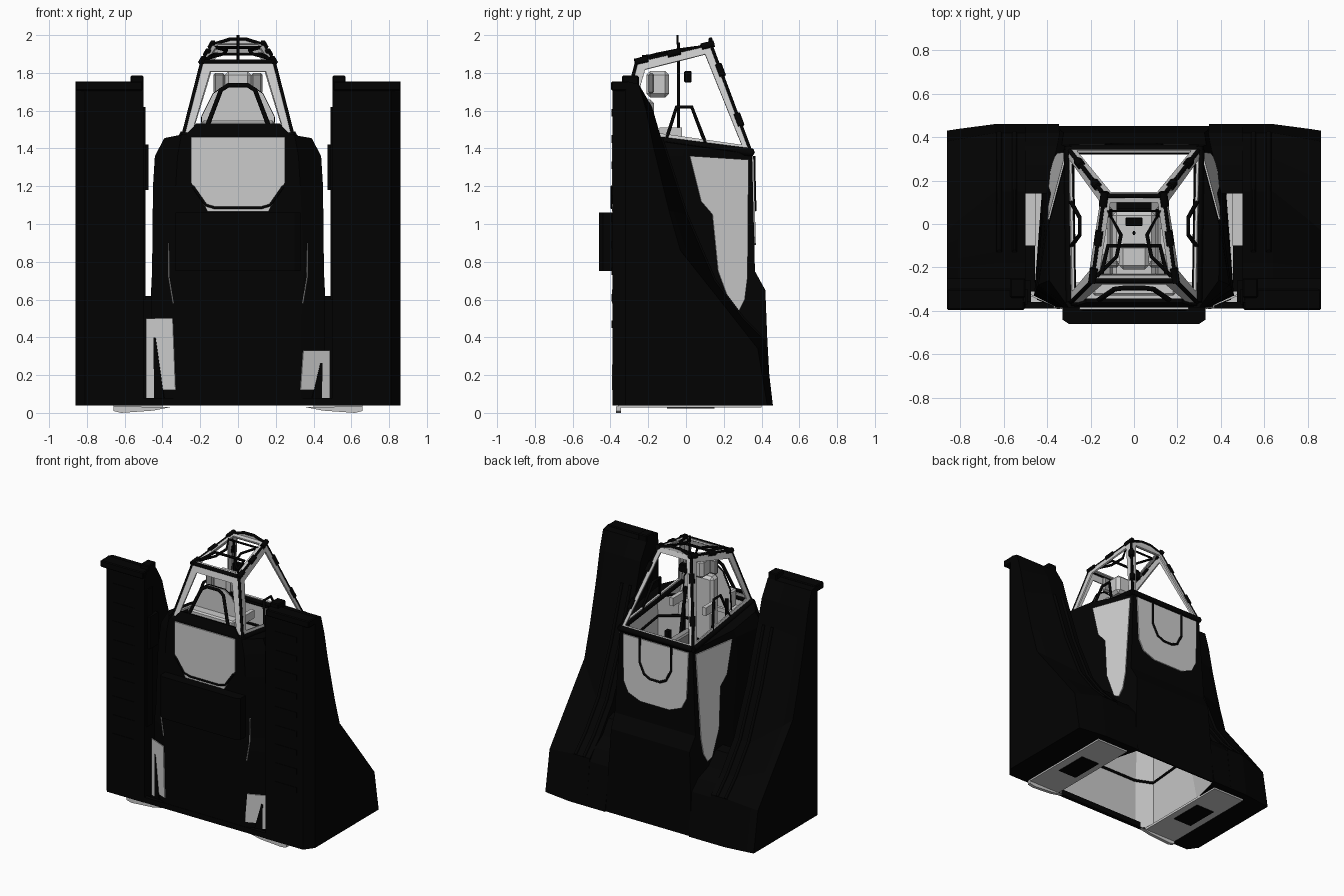
import bpy, bmesh
from mathutils import Vector

cube = bpy.data.objects.get("Cube")
if cube:
    bpy.data.objects.remove(cube, do_unlink=True)


def material(name, value):
    m = bpy.data.materials.new(name)
    m.use_nodes = True
    colour = (value, value, value, 1)
    m.diffuse_color = colour
    m.node_tree.nodes["Principled BSDF"].inputs["Base Color"].default_value = colour
    return m


BLACK = material("black", 0.0008)
GREY = material("light grey", 0.6)
MID = material("mid grey", 0.3)
SIDES = (("left", 1), ("right", -1))


def mesh(name, verts, faces, *mats):
    data = bpy.data.meshes.new(name)
    data.from_pydata([tuple(v) for v in verts], [], faces)
    bm = bmesh.new()
    bm.from_mesh(data)
    bmesh.ops.recalc_face_normals(bm, faces=bm.faces)
    bm.to_mesh(data)
    bm.free()
    for m in mats:
        data.materials.append(m)
    ob = bpy.data.objects.new(name, data)
    bpy.context.collection.objects.link(ob)
    return ob


def loft(name, rings, *mats, caps=True):
    n = len(rings[0])
    faces = [(r * n + i, r * n + (i + 1) % n, (r + 1) * n + (i + 1) % n, (r + 1) * n + i)
             for r in range(len(rings) - 1) for i in range(n)]
    if caps:
        faces += [tuple(range(n)), tuple(range((len(rings) - 1) * n, len(rings) * n))]
    return mesh(name, [p for ring in rings for p in ring], faces, *mats)


def box(name, x, y, z, mat, bevel=0.0):
    rings = [[(x[0], y[0], h), (x[1], y[0], h), (x[1], y[1], h), (x[0], y[1], h)] for h in z]
    ob = loft(name, rings, mat)
    if bevel:
        ob.modifiers.new("bevel", "BEVEL").width = bevel


def box_pair(name, x, y, z, mat, bevel=0.0):
    for side, s in SIDES:
        box(f"{side}_{name}", (s * x[0], s * x[1]), y, z, mat, bevel)


def plate(name, points, mat, thick=0.008):
    ob = mesh(name, points, [tuple(range(len(points)))], mat)
    mod = ob.modifiers.new("thickness", "SOLIDIFY")
    mod.thickness, mod.offset = thick, 0


def pipe(name, points, radius, mat=BLACK, closed=False):
    curve = bpy.data.curves.new(name, "CURVE")
    curve.dimensions = "3D"
    curve.bevel_depth, curve.bevel_resolution = radius, 1
    curve.use_fill_caps = True
    spline = curve.splines.new("POLY")
    spline.use_cyclic_u = closed
    spline.points.add(len(points) - 1)
    for p, co in zip(spline.points, points):
        p.co = (*co, 1)
    curve.materials.append(mat)
    ob = bpy.data.objects.new(name, curve)
    bpy.context.collection.objects.link(ob)


def mirrored(half):
    return half + [(-p[0], *p[1:]) for p in reversed(half)]


# Hull shell: black outside, grey inside, open at the bottom and the cabin
def flank(y, z):
    return 0.30 + 0.27 * (0.35 - y) + 0.06 * (1.37 - z)


def hull_ring(z, front, side, y_side, y_flank, y_back, tilt=0, inner=0):
    def h(y):
        return z - tilt * (y + 0.37)
    return mirrored([
        (front, -0.385, h(-0.37)),
        (side, y_side, h(y_side)),
        (inner or flank(y_flank, h(y_flank)), y_flank, h(y_flank)),
        (inner or flank(y_back, h(y_back)), y_back, h(y_back))])


HULL = [
    hull_ring(0.04, 0.33, 0.46, -0.33, 0.2, 0.45),
    hull_ring(0.4, 0.33, 0.46, -0.33, 0.12, 0.43),
    hull_ring(0.65, 0.34, 0.46, -0.33, 0.05, 0.42),
    hull_ring(0.75, 0.35, 0.455, -0.32, 0.04, 0.365),
    hull_ring(1.2, 0.33, 0.45, -0.3, -0.02, 0.354),
    hull_ring(1.36, 0.32, 0.44, -0.28, -0.02, 0.35),
    hull_ring(1.47, 0.30, 0.39, -0.26, 0.0, 0.347, 0.14),
    hull_ring(1.475, 0.29, 0.29, -0.26, 0.0, 0.335, 0.14, 0.285)]
hull = loft("hull_shell", HULL, BLACK, GREY, caps=False)
shell = hull.modifiers.new("shell", "SOLIDIFY")
shell.thickness, shell.offset, shell.material_offset = 0.012, -1, 1
for i in (1, 3, 4, 5):
    pipe(f"hull_hoop_{i}", [(x * 0.94, y * 0.94, z) for x, y, z in HULL[i]], 0.009, closed=True)

# Window panels set on the hull
plate("front_window", mirrored([(x, -0.389, z) for x, z in
      ((0.25, 1.46), (0.25, 1.22), (0.19, 1.12), (0.16, 1.065))]), GREY)
pipe("front_window_trim", mirrored([(0.24, -0.392, 1.2), (0.17, -0.392, 1.1),
                                    (0.12, -0.392, 1.085)]), 0.008)
plate("back_window", mirrored([(x, 0.354 + 0.024 * (1.37 - z), z) for x, z in
      ((0.27, 1.35), (0.26, 1.01), (0.22, 0.93), (0.12, 0.89))]), GREY)
pipe("back_handle", mirrored([(0.13, 0.36, 1.36), (0.13, 0.362, 1.18),
                              (0.09, 0.365, 1.1), (0.04, 0.366, 1.075)]), 0.009)
SIDE_WINDOW = ((0.02, 1.36), (0.08, 1.12), (0.14, 1.05), (0.17, 0.75), (0.24, 0.56),
               (0.28, 0.54), (0.31, 0.6), (0.325, 0.72), (0.33, 1.34))

# Side towers: chamfered front outer edge, raked back
FRONT_EDGE = [(-0.39, 0.04), (-0.39, 1.7), (-0.36, 1.755)]
INNER = FRONT_EDGE + [(-0.25, 1.74), (-0.18, 1.62), (-0.13, 1.45), (0.0, 1.05),
                      (0.15, 0.7), (0.3, 0.5), (0.42, 0.38), (0.46, 0.04)]
OUTER = [(-0.32, 0.04), (-0.32, 1.7), (-0.31, 1.755),
         (-0.25, 1.74), (-0.21, 1.6), (-0.17, 1.4), (-0.09, 1.07),
         (-0.03, 0.86), (0.2, 0.57), (0.38, 0.34), (0.43, 0.04)]
SHOULDER = FRONT_EDGE + [(a[0] * 0.25 + b[0] * 0.75, a[1] * 0.25 + b[1] * 0.75)
                         for a, b in zip(INNER[3:], OUTER[3:])]
FAIRING = [(0.14, 0.04), (0.14, 0.62), (0.2, 0.6), (0.27, 0.5),
           (0.36, 0.44), (0.42, 0.36), (0.46, 0.04)]
for side, s in SIDES:
    plate(f"{side}_side_window",
          [(s * (flank(y, z) + 0.004), y, z) for y, z in SIDE_WINDOW], GREY)
    loft(f"{side}_tower", [[(s * x, y, z) for y, z in outline] for x, outline in
                           ((0.5, INNER), (0.64, INNER), (0.81, SHOULDER), (0.86, OUTER))],
         BLACK)
    loft(f"{side}_rear_fairing", [[(s * (flank(y, z) - 0.004), y, z) for y, z in FAIRING],
                                  [(s * 0.52, y, z) for y, z in FAIRING]], BLACK)
    for i, x in enumerate((0.55, 0.62)):
        pipe(f"{side}_tower_rib_{i}", [(s * x, y, z) for y, z in INNER[5:-1]], 0.012)
    for i in range(9):
        z = 0.45 + i * 0.14
        box(f"{side}_front_rung_{i}", (s * 0.58, s * 0.76), (-0.394, -0.38),
            (z, z + 0.04), BLACK)
    pipe(f"{side}_front_slit", [(s * 0.368, -0.382, 0.9), (s * 0.366, -0.385, 0.72),
                                (s * 0.343, -0.388, 0.58)], 0.004, GREY)
box_pair("tower_lip", (0.505, 0.86), (-0.396, -0.3), (1.705, 1.755), BLACK, 0.006)
box_pair("tower_cap", (0.5, 0.57), (-0.34, -0.25), (1.7, 1.785), BLACK, 0.006)
box_pair("tower_latch", (0.475, 0.51), (-0.36, -0.26), (1.18, 1.42), BLACK)
box_pair("tower_inner_rail", (0.49, 0.51), (-0.37, -0.3), (0.6, 1.62), BLACK)

# Lower bridges, sill and grey openings between hull and towers
box_pair("front_bridge", (0.456, 0.51), (-0.31, -0.1), (0.04, 0.4), BLACK)
box_pair("side_step", (0.45, 0.51), (-0.1, 0.14), (0.04, 0.3), GREY)
box("front_sill", (-0.5, 0.5), (-0.388, -0.36), (0.04, 0.08), BLACK)
for side, s, top in (("left", 1, 0.33), ("right", -1, 0.5)):
    def corner(points, lift):
        return [(s * x, -0.389 - lift + 0.42 * (x - 0.33), z) for x, z in points]
    plate(f"{side}_opening", corner(((0.33, 0.12), (0.43, 0.12), (0.44, 0.08), (0.485, 0.08),
                                     (0.485, top), (0.345, top)), 0), GREY)
    plate(f"{side}_opening_strut", corner(((0.39, 0.07), (0.443, 0.07), (0.446, top * 0.8),
                                           (0.436, top * 0.8)), 0.004), BLACK)

# Front equipment box with chamfered ends
loft("front_box", [mirrored([(0.3, -0.46, z), (0.33, -0.44, z), (0.33, -0.38, z)])
                   for z in (0.75, 1.06)], BLACK)

# Underside
box_pair("skid", (0.4, 0.66), (-0.36, 0.4), (0.028, 0.045), GREY)
box_pair("base_hatch", (0.45, 0.6), (-0.1, 0.15), (0.022, 0.03), BLACK)
for side, s in SIDES:
    loft(f"{side}_skid_foot", [[(s * 0.36, y, 0.03), (s * 0.45, y, 0.012), (s * 0.62, y, 0.0),
                                (s * 0.66, y, 0.01), (s * 0.66, y, 0.035)]
                               for y in (-0.37, -0.345)], GREY)

# Canopy: inset window frames between four corner lines
A, B = Vector((0.29, -0.36, 1.47)), Vector((0.19, -0.26, 1.86))
C, D = Vector((0.135, 0.13, 1.95)), Vector((0.30, 0.343, 1.38))


def flip(p):
    return Vector((-p.x, p.y, p.z))


def frame(name, corners, width):
    ob = mesh(name, corners, [(0, 1, 2, 3)], GREY)
    bm = bmesh.new()
    bm.from_mesh(ob.data)
    middle = bm.faces[:]
    bmesh.ops.inset_individual(bm, faces=middle, thickness=width)
    bmesh.ops.delete(bm, geom=middle, context="FACES")
    bm.to_mesh(ob.data)
    bm.free()
    mod = ob.modifiers.new("thickness", "SOLIDIFY")
    mod.thickness, mod.offset = 0.012, 0


frame("canopy_front", (A, B, flip(B), flip(A)), 0.07)
frame("canopy_back", (D, C, flip(C), flip(D)), 0.045)
frame("canopy_roof", (B, C, flip(C), flip(B)), 0.04)
frame("canopy_left", (A, B, C, D), 0.062)
frame("canopy_right", (flip(A), flip(B), flip(C), flip(D)), 0.062)
for name, p, r in (("front_rail", A, 0.018), ("brow_rail", B, 0.014), ("back_rail", D, 0.022)):
    pipe(name, [p, flip(p)], r)
pipe("roof_back_rail", mirrored([tuple(C), (0.04, 0.13, 1.98)]), 0.01)
plate("roof_back_gusset", mirrored([tuple(C), (0.04, 0.13, 1.98)]), GREY)
plate("front_beam", mirrored([(0.285, -0.372, 1.46), (0.22, -0.352, 1.53)]), BLACK, 0.02)
pipe("front_brace", mirrored([(0.17, -0.355, 1.5), (0.09, -0.3, 1.71), (0.05, -0.295, 1.735)]), 0.012)
pipe("roof_brace", mirrored([(0.17, -0.24, 1.875), (0.08, -0.15, 1.9), (0.06, -0.05, 1.92),
                             (0.12, 0.06, 1.935)]), 0.009)
pipe("roof_hatch_rim", mirrored([(0.15, -0.23, 1.885), (0.12, -0.1, 1.9)]), 0.01)
for side, s in SIDES:
    def at(p):
        return p if s > 0 else flip(p)
    for name, p, q, r in (("front_post_trim", A, B, 0.01), ("roof_trim", B, C, 0.01),
                          ("back_post_trim", C, D, 0.01), ("side_rail", D, A, 0.024)):
        pipe(f"{side}_{name}", [at(p), at(q)], r)
    for i, (p, q, t) in enumerate(((D, C, 0.3), (D, C, 0.76), (B, C, 0.06),
                                   (B, C, 0.5), (B, C, 0.96), (D, A, 0.03))):
        m = at(p.lerp(q, t))
        d = (at(q) - at(p)).normalized() * 0.035
        pipe(f"{side}_canopy_clamp_{i}", [m - d, m + d], 0.02)
    pipe(f"{side}_side_handle", [(s * 0.295, -0.11, 1.43), (s * 0.25, -0.05, 1.62),
                                 (s * 0.25, 0.03, 1.62), (s * 0.295, 0.11, 1.41)], 0.01)
    pipe(f"{side}_cabin_post", [(s * 0.17, -0.24, 1.5), (s * 0.19, -0.2, 1.1),
                                (s * 0.17, -0.2, 0.76)], 0.012)
    for i, x in enumerate((0.13, 0.2, 0.27)):
        pipe(f"{side}_wall_rib_{i}", [(s * x, -0.362, 0.8), (s * x, -0.362, 1.36)], 0.01)

# Cabin interior
box("floor_platform", (-0.16, 0.16), (-0.375, 0.13), (0.74, 0.77), MID)
box("front_shelf", (-0.28, 0.28), (-0.37, -0.27), (1.37, 1.4), GREY)
box("seat_base", (-0.08, 0.08), (-0.22, 0.02), (0.77, 1.0), BLACK)
box("seat_cushion", (-0.1, 0.1), (-0.22, 0.06), (1.0, 1.08), GREY, 0.02)
box("seat_back", (-0.1, 0.1), (-0.25, -0.17), (1.06, 1.66), GREY, 0.02)
plate("seat_shell", mirrored([(0.2, -0.255, 1.42), (0.19, -0.255, 1.57),
                              (0.13, -0.255, 1.69), (0.07, -0.255, 1.73)]), GREY, 0.01)
pipe("seat_shell_trim", mirrored([(0.2, -0.25, 1.42), (0.19, -0.25, 1.57),
                                  (0.13, -0.25, 1.69), (0.07, -0.25, 1.73)]), 0.005)
box("headrest", (-0.07, 0.07), (-0.21, -0.09), (1.67, 1.81), GREY, 0.02)
box_pair("headrest_wing", (0.07, 0.13), (-0.2, -0.17), (1.69, 1.8), MID, 0.01)
box("dash_shelf", (-0.19, 0.19), (-0.33, -0.25), (1.42, 1.55), GREY, 0.01)
box("pedals", (-0.08, 0.08), (0.04, 0.12), (0.77, 0.9), BLACK)
box("knee_bar", (-0.08, 0.08), (0.07, 0.1), (1.2, 1.25), BLACK)
box_pair("console", (0.1, 0.16), (-0.24, 0.08), (1.1, 1.2), MID, 0.01)
box_pair("console_grip", (0.1, 0.13), (0.03, 0.07), (1.2, 1.3), BLACK)
box_pair("console_stand", (0.11, 0.15), (-0.22, -0.16), (0.77, 1.1), MID)
box_pair("console_arm", (0.12, 0.15), (-0.14, -0.02), (1.45, 1.51), GREY)
box("monitor", (-0.04, 0.04), (-0.01, 0.03), (1.75, 1.81), BLACK, 0.005)
pipe("mast", [(0, -0.04, 1.08), (0, -0.04, 1.96)], 0.008)
pipe("mast_tip", [(0, -0.045, 1.95), (0, -0.045, 2.0)], 0.007)
